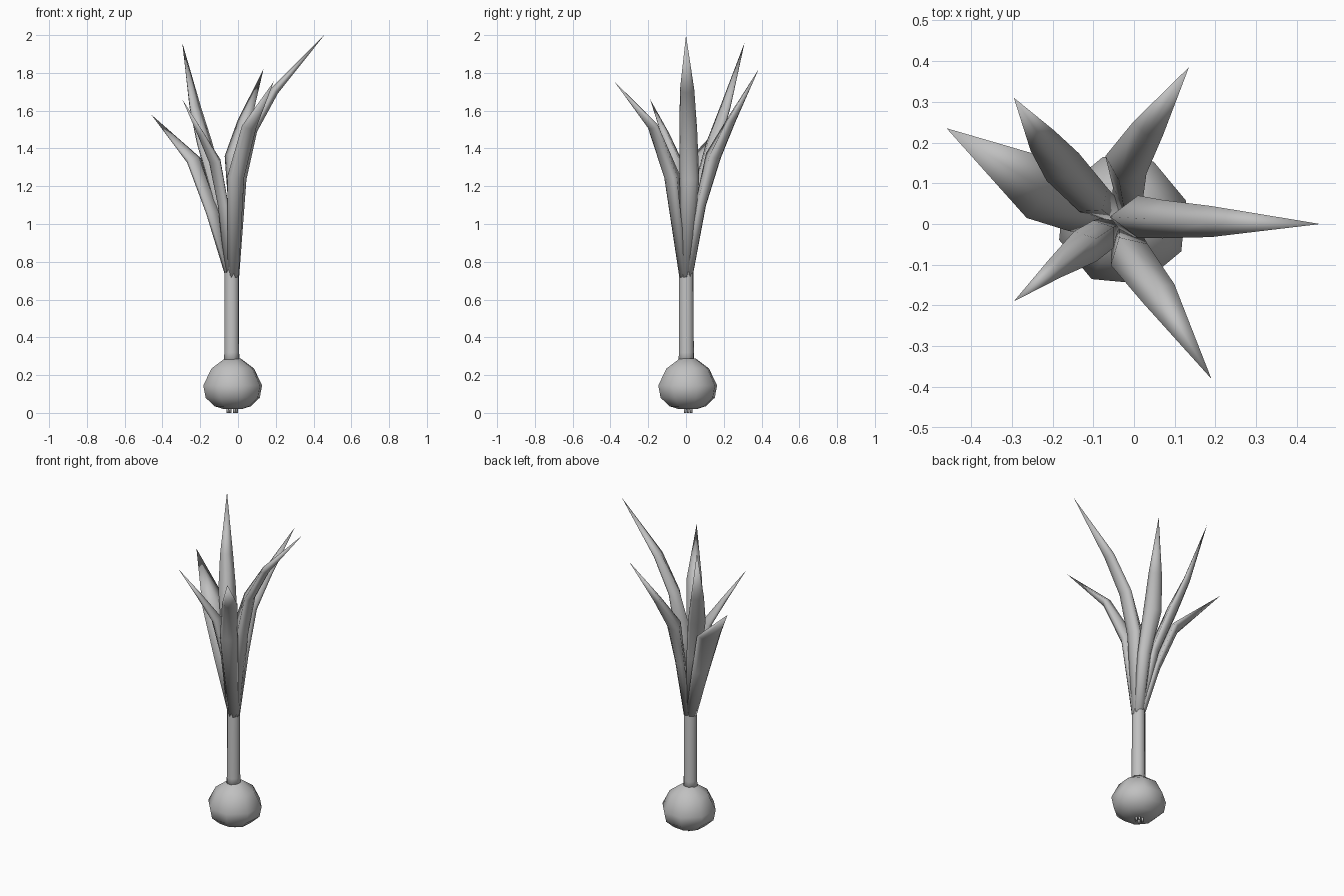
import bpy, bmesh, math
from mathutils import Vector

if "Cube" in bpy.data.objects:
    bpy.data.objects.remove(bpy.data.objects["Cube"], do_unlink=True)

grey = bpy.data.materials.new("plain_grey")
grey.use_nodes = True
colour = (0.53, 0.53, 0.53, 1)
grey.diffuse_color = colour
grey.node_tree.nodes["Principled BSDF"].inputs["Base Color"].default_value = colour


def loft(name, rings):
    """Skin closed rings of points, smooth all over; a one-point ring is a tip."""
    bm = bmesh.new()
    rows = [[bm.verts.new(p) for p in ring] for ring in rings]
    for a, b in zip(rows, rows[1:]):
        n = len(a)
        for i in range(n):
            j = (i + 1) % n
            if len(b) == 1:
                bm.faces.new((a[i], a[j], b[0]))
            else:
                bm.faces.new((a[i], a[j], b[j], b[i]))
    for row in (rows[0], rows[-1]):
        if len(row) > 2:
            bm.faces.new(row)
    bmesh.ops.recalc_face_normals(bm, faces=bm.faces)
    for face in bm.faces:
        face.smooth = True
    mesh = bpy.data.meshes.new(name)
    bm.to_mesh(mesh)
    bm.free()
    mesh.materials.append(grey)
    bpy.context.collection.objects.link(bpy.data.objects.new(name, mesh))


def circle(x, y, z, r, n=8, turn=0.3):
    return [(x + r * math.cos(turn + math.tau * i / n),
             y + r * math.sin(turn + math.tau * i / n), z) for i in range(n)]


# Bulb and stem
bulb_profile = [(0.02, 0.05), (0.035, 0.1), (0.08, 0.15), (0.145, 0.163),
                (0.235, 0.118), (0.287, 0.045)]
loft("bulb", [circle(-0.028, 0.009, z, r) for z, r in bulb_profile])
stem_profile = [(0.26, 0.045), (0.32, 0.041), (0.74, 0.04), (0.88, 0.025)]
loft("stem", [circle(-0.033, 0.002, z, r) for z, r in stem_profile])

# Short roots under the bulb
for i in range(6):
    a = math.tau * i / 6
    x, y = -0.03 + 0.023 * math.cos(a), 0.012 + 0.018 * math.sin(a)
    loft(f"root_{i + 1}", [circle(x, y, 0.035, 0.009, 4), circle(x, y, 0, 0.007, 4)])


def leaf(name, stations, tip):
    """Pointed fleshy leaf: rounded underside and a ridged upper side."""
    base = Vector((-0.03, 0, 0.72))
    tip = Vector(tip)
    out = Vector((tip.x - base.x, tip.y - base.y, 0)).normalized()
    side = Vector((-out.y, out.x, 0))
    path = [base + out * 0.008] + [Vector(s[:3]) for s in stations] + [tip]
    sizes = [(0.032, 0.028, 0.015)] + [s[3:] for s in stations]
    rings = []
    for i, (width, under_depth, top_depth) in enumerate(sizes):
        along = (path[i + 1] - path[max(i - 1, 0)]).normalized()
        under = side.cross(along).normalized()
        if under.dot(out) < 0:
            under.negate()
        ring = []
        for k in range(5):
            a = math.pi * k / 4
            ring.append(path[i] + side * width * math.cos(a)
                        + under * under_depth * math.sin(a))
        ring.append(path[i] - under * top_depth)
        rings.append(ring)
    loft(name, rings + [[tip]])


# Leaves: each station is x, y, z, half width, depth below, depth above
leaf("leaf_left", [(0.01, 0.018, 1.24, 0.052, 0.035, 0.07),
                   (0.07, 0.012, 1.5, 0.047, 0.033, 0.035),
                   (0.19, 0.006, 1.71, 0.038, 0.028, 0.018)], (0.457, 0, 2.0))
leaf("leaf_back_left", [(-0.015, 0.075, 1.1, 0.04, 0.03, 0.03),
                        (-0.02, 0.145, 1.36, 0.055, 0.04, 0.045),
                        (0.035, 0.235, 1.55, 0.04, 0.028, 0.02)], (0.135, 0.385, 1.82))
leaf("leaf_back_right", [(-0.1, 0.06, 1.15, 0.045, 0.03, 0.035),
                         (-0.175, 0.14, 1.43, 0.052, 0.032, 0.03),
                         (-0.225, 0.205, 1.62, 0.038, 0.025, 0.015)],
     (-0.295, 0.31, 1.96))
leaf("leaf_right", [(-0.13, 0.035, 1.06, 0.06, 0.03, 0.03),
                    (-0.225, 0.085, 1.34, 0.08, 0.035, 0.025)], (-0.46, 0.235, 1.58))
leaf("leaf_front_right", [(-0.075, -0.025, 1.1, 0.042, 0.025, 0.03),
                          (-0.12, -0.055, 1.33, 0.046, 0.025, 0.035),
                          (-0.195, -0.11, 1.48, 0.026, 0.018, 0.015)],
     (-0.295, -0.19, 1.66))
leaf("leaf_front", [(-0.012, -0.075, 1.25, 0.052, 0.036, 0.05),
                    (0.06, -0.17, 1.52, 0.045, 0.03, 0.022)], (0.19, -0.38, 1.755))
